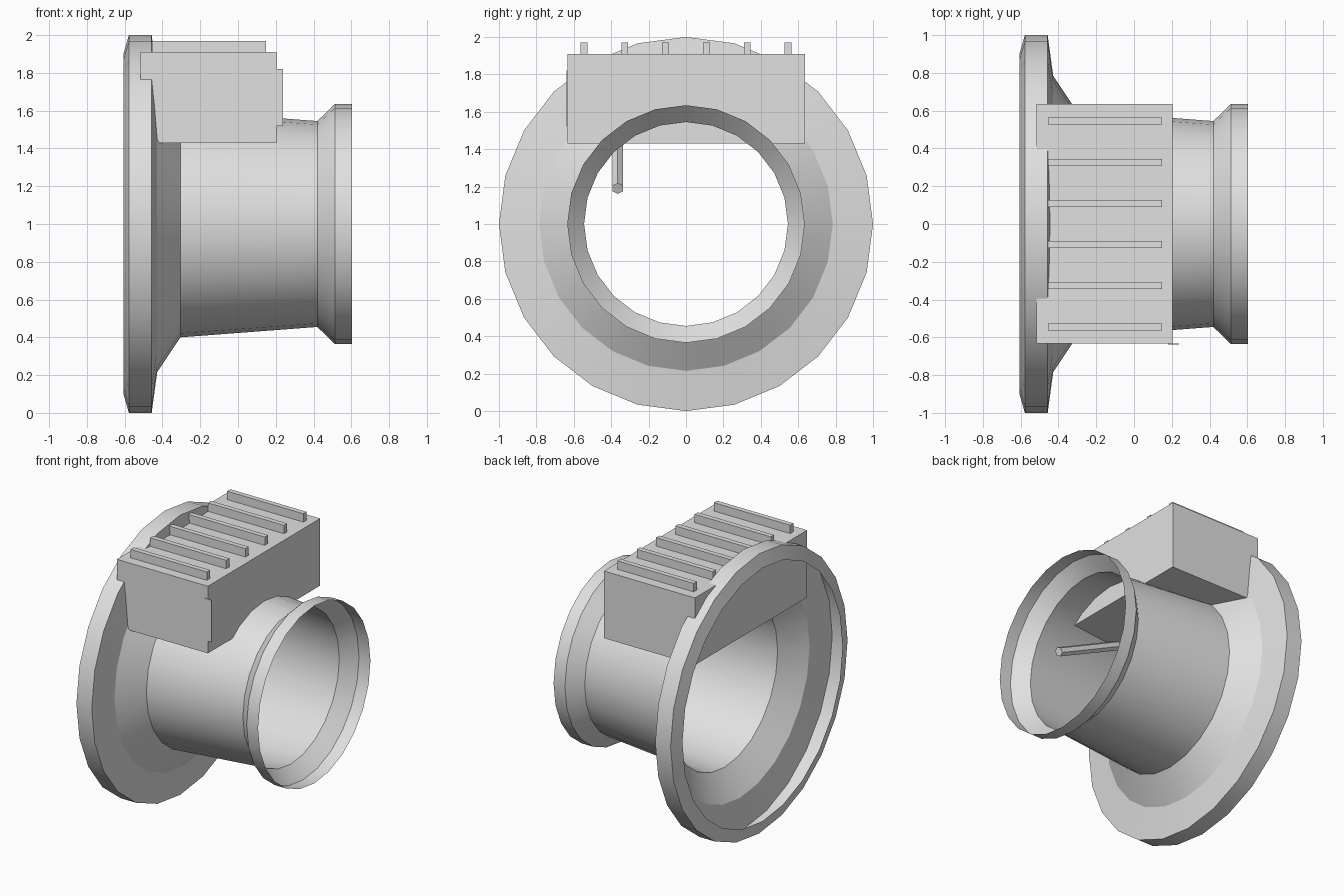
import bpy, bmesh, math
from mathutils import Vector

if "Cube" in bpy.data.objects:
    bpy.data.objects.remove(bpy.data.objects["Cube"])

grey = bpy.data.materials.new("light_grey")
grey.diffuse_color = (0.75, 0.75, 0.75, 1)
grey.use_nodes = True
grey.node_tree.nodes["Principled BSDF"].inputs["Base Color"].default_value = grey.diffuse_color


def finish(name, bm, smooth=False):
    me = bpy.data.meshes.new(name)
    bm.to_mesh(me)
    bm.free()
    ob = bpy.data.objects.new(name, me)
    bpy.context.collection.objects.link(ob)
    me.materials.append(grey)
    if smooth:
        bpy.ops.object.select_all(action='DESELECT')
        bpy.context.view_layer.objects.active = ob
        ob.select_set(True)
        bpy.ops.object.shade_smooth_by_angle(angle=math.radians(24))
    return ob


def box(name, lo, hi):
    bm = bmesh.new()
    bmesh.ops.create_cube(bm, size=1)
    for v in bm.verts:
        v.co = Vector([(a + b) / 2 + c * (b - a) for a, b, c in zip(lo, hi, v.co)])
    return finish(name, bm)


# Flanged tube: open thin shell turned around the x axis at z = 1
profile = [(-0.605, 0.905), (-0.578, 1.0), (-0.457, 1.0), (-0.428, 0.785),
           (-0.305, 0.60), (0.42, 0.545), (0.513, 0.635), (0.603, 0.635)]
SIDES = 24
bm = bmesh.new()
rings = [[bm.verts.new((x, r * math.sin(2 * math.pi * i / SIDES),
                        1 + r * math.cos(2 * math.pi * i / SIDES)))
          for i in range(SIDES)] for x, r in profile]
for a, b in zip(rings, rings[1:]):
    for i in range(SIDES):
        j = (i + 1) % SIDES
        bm.faces.new((a[i], b[i], b[j], a[j]))
bm.normal_update()
# make the shell face outwards
if sum(f.normal.dot(f.calc_center_median() - Vector((0, 0, 1))) for f in bm.faces) < 0:
    bmesh.ops.reverse_faces(bm, faces=bm.faces[:])
finish("flanged_tube", bm, smooth=True)

# Housing block crossing the top of the tube
box("housing_block", (-0.515, -0.633, 1.43), (0.205, 0.635, 1.91))

# Cooling ribs on the housing
for k in range(6):
    y = -0.545 + k * 0.218
    box(f"cooling_rib_{k + 1}", (-0.455, y - 0.018, 1.90), (0.148, y + 0.018, 1.97))

# Thin side plate overhanging the housing corner
box("side_plate", (0.18, -0.639, 1.52), (0.237, -0.633, 1.82))

# Slanted six-sided probe reaching from the housing into the bore
start, end = Vector((-0.23, -0.365, 1.45)), Vector((0.33, -0.365, 1.19))
axis = end - start
bm = bmesh.new()
bmesh.ops.create_cone(bm, cap_ends=True, segments=6, radius1=0.032,
                      radius2=0.032, depth=axis.length)
m = axis.to_track_quat('Z', 'Y').to_matrix().to_4x4()
m.translation = (start + end) / 2
bm.transform(m)
finish("probe_rod", bm)
